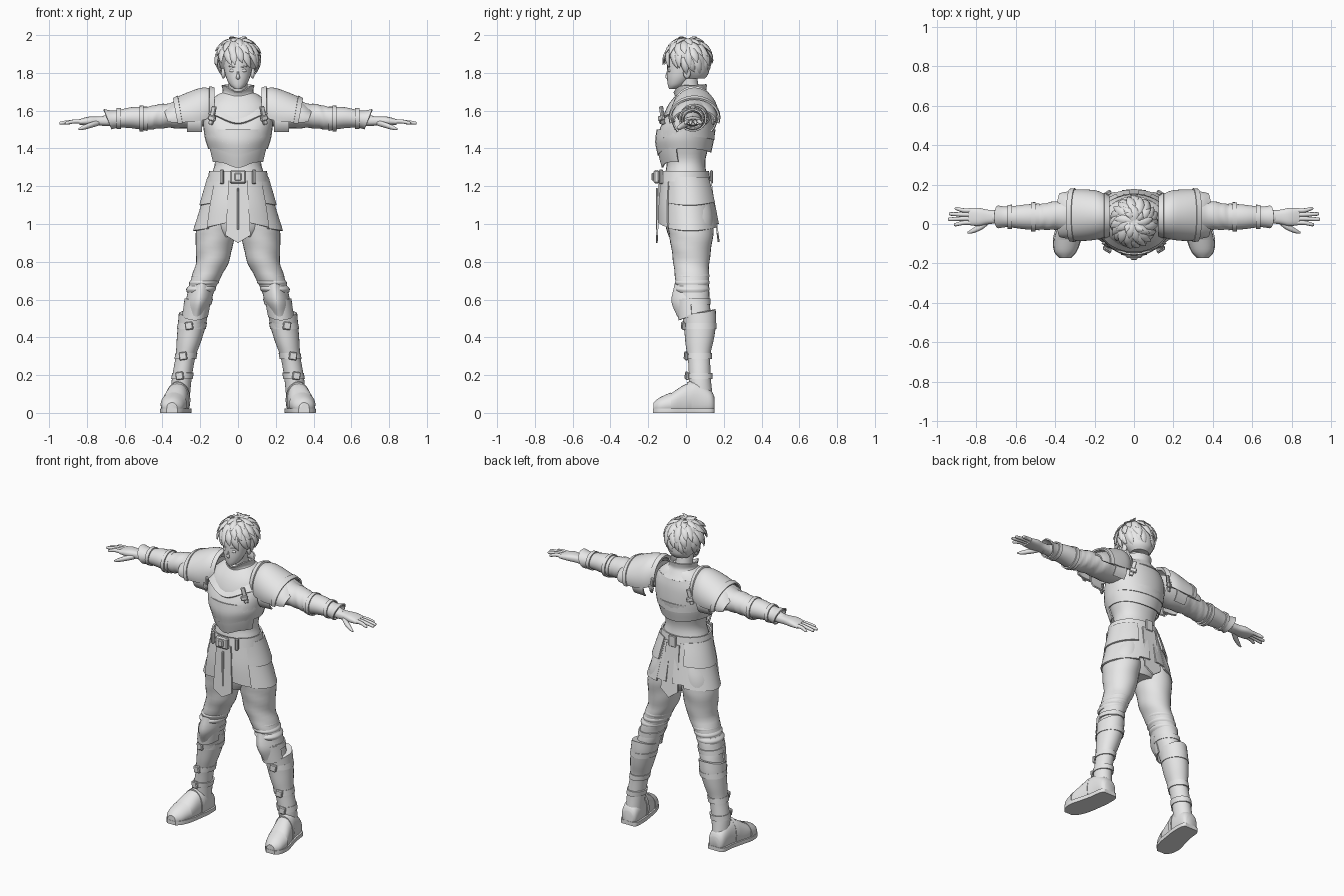
import bpy, bmesh, math, random
from mathutils import Vector, Matrix

random.seed(4)
old = bpy.data.objects.get("Cube")
if old:
    bpy.data.objects.remove(old, do_unlink=True)

grey = bpy.data.materials.new("plain grey")
grey.use_nodes = True
grey.diffuse_color = (0.8, 0.8, 0.8, 1)
for node in grey.node_tree.nodes:
    if node.type == 'BSDF_PRINCIPLED':
        node.inputs["Base Color"].default_value = (0.8, 0.8, 0.8, 1)


def finish(name, bm, mirror=False, thick=0, angle=42):
    """Turn a bmesh into a shaded object, optionally thickened and mirrored."""
    bmesh.ops.recalc_face_normals(bm, faces=bm.faces[:])
    if thick:
        bmesh.ops.solidify(bm, geom=bm.faces[:], thickness=thick)
        bmesh.ops.recalc_face_normals(bm, faces=bm.faces[:])
    mesh = bpy.data.meshes.new(name)
    bm.to_mesh(mesh)
    bm.free()
    mesh.materials.append(grey)
    mesh.shade_smooth()
    mesh.set_sharp_from_angle(angle=math.radians(angle))
    obj = bpy.data.objects.new(name, mesh)
    bpy.context.scene.collection.objects.link(obj)
    if mirror:
        mod = obj.modifiers.new("Mirror", 'MIRROR')
        mod.use_mirror_merge = False
    return obj


def spline(rings, steps):
    """Smooth interpolation through the given rings."""
    out, last = [], len(rings) - 1
    for i in range(last):
        quad = zip(rings[max(i - 1, 0)], rings[i], rings[i + 1], rings[min(i + 2, last)])
        quad = list(quad)
        for k in range(steps):
            t = k / steps
            out.append([(2*b + (c-a)*t + (2*a-5*b+4*c-d)*t*t + (3*b-a-3*c+d)*t**3) / 2
                        for a, b, c, d in quad])
    return out + [list(rings[-1])]


def loft(name, rings, axis='Z', span=None, n=28, steps=4, power=2.0, thick=0, mirror=False,
         hem=None, top=None, clamp=None, wrinkle=0):
    """Skin of oval rings (x, y, z, radius, radius) stacked along an axis."""
    bm = bmesh.new()
    rows, full = [], span is None
    lo, hi = (0, 360) if full else span
    path = spline(rings, steps)
    for j, (x, y, z, a, b) in enumerate(path):
        t = j / (len(path) - 1)
        row = []
        for i in range(n if full else n + 1):
            th = math.radians(lo + (hi - lo) * i / n)
            c, s = math.cos(th), math.sin(th)
            grow = 1 + wrinkle * math.sin(t * 40 + 3 * math.sin(th + t))
            u = max(a, .002) * grow * math.copysign(abs(c) ** (2 / power), c)
            v = max(b, .002) * grow * math.copysign(abs(s) ** (2 / power), s)
            off = (hem(th) * (1 - t) if hem else 0) + (top(th) * t if top else 0)
            p = {'Z': (x + u, y + v, z + off), 'X': (x + off, y + u, z + v),
                 'Y': (x + u, y + off, z + v)}[axis]
            if clamp:
                p = (p[0], p[1], min(max(p[2], clamp[0]), clamp[1]))
            row.append(bm.verts.new(p))
        rows.append(row)
    for r, q in zip(rows, rows[1:]):
        for i in range(n):
            k = (i + 1) % len(r)
            bm.faces.new((r[i], r[k], q[k], q[i]))
    if full and not thick:
        bm.faces.new(rows[0])
        bm.faces.new(rows[-1])
    return finish(name, bm, mirror, thick)


def box(name, loc, size, turn=0, lean=0, mirror=False):
    """Bevelled block, turned about z and leaned about y."""
    bm = bmesh.new()
    bmesh.ops.create_cube(bm, size=1, matrix=Matrix.Diagonal((*size, 1)))
    bmesh.ops.bevel(bm, geom=bm.edges[:], offset=min(size) * .25, segments=1, affect='EDGES')
    rot = Matrix.Rotation(math.radians(turn), 4, 'Z') @ Matrix.Rotation(math.radians(lean), 4, 'Y')
    bm.transform(Matrix.Translation(loc) @ rot)
    return finish(name, bm, mirror, angle=30)


def ball(name, loc, size, mirror=False):
    bm = bmesh.new()
    bmesh.ops.create_uvsphere(bm, u_segments=16, v_segments=10, radius=1,
                              matrix=Matrix.Translation(loc) @ Matrix.Diagonal((*size, 1)))
    return finish(name, bm, mirror)


def panel(name, half, y_top, y_low):
    """Hanging pointed cloth panel with a raised border."""
    z_top = half[0][1]
    z_low = half[-1][1]
    outline = half + [(-x, z) for x, z in reversed(half[:-1])]
    bm = bmesh.new()
    face = bm.faces.new([bm.verts.new((x, y_top + (y_low - y_top) * (z_top - z) / (z_top - z_low), z))
                         for x, z in outline])
    bmesh.ops.inset_individual(bm, faces=[face], thickness=.012, depth=-.004)
    return finish(name, bm, thick=.01, angle=20)


def front(th, sharp):
    return max(0, -math.sin(th)) ** sharp


def back(th, sharp):
    return max(0, math.sin(th)) ** sharp


# Head, neck and face
loft("head", [(0, -.068, 1.715, .018, .022), (0, -.052, 1.735, .042, .044), (0, -.034, 1.77, .061, .066),
              (0, -.018, 1.81, .072, .082), (0, 0, 1.86, .08, .098), (0, .005, 1.91, .075, .092),
              (0, .01, 1.96, .04, .05)])
loft("neck", [(0, .03, 1.62, .06, .06), (0, .02, 1.7, .05, .052), (0, .005, 1.77, .05, .055)])
loft("nose", [(0, -.094, 1.765, .009, .005), (0, -.099, 1.777, .01, .011), (0, -.096, 1.80, .006, .009),
              (0, -.09, 1.825, .005, .006)], n=10)
box("mouth", (0, -.092, 1.747), (.026, .006, .005))
ball("eyes", (.03, -.088, 1.812), (.015, .008, .009), True)
box("eyebrows", (.032, -.092, 1.833), (.034, .008, .006), 12, -8, True)
ball("ears", (.077, .005, 1.80), (.012, .02, .03), True)


# Hair: a cap covered with rows of tapered, flicked locks
def scalp(az, phi, k):
    a, p = math.radians(az), math.radians(phi)
    return Vector((.11 * k * math.cos(p) * math.cos(a), .01 + .118 * k * math.cos(p) * math.sin(a),
                   1.88 + .1 * k * math.sin(p)))


loft("hair_cap", [(0, .05, 1.77, .055, .05), (0, .045, 1.80, .08, .075), (0, .025, 1.85, .1, .098),
                  (0, .012, 1.90, .102, .11), (0, .01, 1.95, .08, .085), (0, .01, 1.975, .04, .045)])
hair = bmesh.new()
centre = Vector((0, .01, 1.87))


def lock(p0, p1, p2, width):
    rows = []
    for j in range(7):
        t = j / 6
        p = p0 * (1 - t) ** 2 + p1 * 2 * t * (1 - t) + p2 * t * t
        tangent = ((p1 - p0) * (1 - t) + (p2 - p1) * t).normalized()
        side = tangent.cross(p - centre).normalized()
        out = side.cross(tangent)
        w = width * max(.04, (1 - t ** 2.2) * (.6 + .6 * t))
        rows.append([hair.verts.new(p + side * w * math.cos(k * math.pi / 3) + out * w * .5 * math.sin(k * math.pi / 3))
                     for k in range(6)])
    for r, q in zip(rows, rows[1:]):
        for i in range(6):
            hair.faces.new((r[i], r[i - 1], q[i - 1], q[i]))
    hair.faces.new(rows[0])
    hair.faces.new(rows[-1])


for start, end, count, flick, width in ((85, 42, 9, 1.13, .03), (65, 8, 14, 1.14, .031),
                                        (35, -22, 17, 1.16, .03), (0, -50, 15, 1.18, .027)):
    for i in range(count):
        az = 360 * i / count + random.uniform(-7, 7) - 90
        facing = -math.sin(math.radians(az))
        if end < -40 and facing > .25:
            continue
        stop = end + random.uniform(-9, 9)
        if facing > .8:
            stop = max(stop, -28)
        swirl = random.uniform(8, 24)
        lock(scalp(az, start, .94), scalp(az + swirl / 3, (start + stop) / 2, 1.12),
             scalp(az + swirl, stop, flick + random.uniform(-.03, .04)), width)
for az in (-70, 20, 110, 200):
    lock(scalp(az, 70, .95), scalp(az, 75, 1.1), scalp(az + 30, 62, 1.24), .022)
finish("hair_locks", hair, angle=50)

# Torso with layered cuirass
loft("torso", [(0, .01, .93, .1, .1), (0, .015, 1.0, .175, .125), (0, .01, 1.12, .17, .125),
               (0, 0, 1.25, .143, .112), (0, 0, 1.33, .122, .102), (0, 0, 1.42, .145, .122),
               (0, .005, 1.53, .172, .135), (0, .02, 1.62, .17, .12), (0, .03, 1.68, .115, .085),
               (0, .03, 1.70, .07, .06)], power=2.2)
loft("waist_plate", [(0, -.01, 1.31, .13, .11), (0, -.015, 1.37, .142, .122), (0, -.01, 1.44, .16, .14)],
     span=(-165, -15), thick=.008, hem=lambda th: -.03 * front(th, 10) + .02)
loft("rib_plate", [(0, -.008, 1.40, .15, .134), (0, -.008, 1.45, .166, .147), (0, 0, 1.50, .174, .148)],
     thick=.008, hem=lambda th: -.035 * front(th, 8) - .02 * back(th, 3))
loft("breastplate", [(0, -.004, 1.465, .175, .155), (0, .002, 1.53, .185, .15), (0, .015, 1.60, .18, .132),
                     (0, .025, 1.65, .15, .11)], thick=.01, power=2.1, n=40,
     hem=lambda th: -.055 * front(th, 6) - .02 * back(th, 2), top=lambda th: -.045 * front(th, 4))
loft("neckline_trim", [(0, .004, 1.585, .183, .147), (0, .02, 1.625, .168, .127)], span=(-150, -30), thick=.01,
     hem=lambda th: -.05 * front(th, 6), top=lambda th: -.045 * front(th, 6))
loft("gorget", [(0, .03, 1.64, .135, .105), (0, .03, 1.67, .095, .085), (0, .025, 1.70, .073, .075),
                (0, .022, 1.735, .08, .082)], thick=.008, top=lambda th: -.035 * front(th, 5) + .005 * back(th, 1))
for sign, part in ((-1, "front"), (1, "back")):
    y = .012 + sign * .138
    box(part + "_shoulder_straps", (.135, y, 1.575), (.026, .014, .1), -sign * 32, -14, True)
    box(part + "_strap_buckles", (.137, y + sign * .006, 1.56), (.042, .018, .028), -sign * 32, -14, True)

# Sleeves, bracers and hands
loft("sleeves", [(.15, .035, 1.60, .09, .08), (.28, .045, 1.585, .088, .08), (.36, .045, 1.575, .076, .066),
                 (.43, .04, 1.568, .07, .064), (.48, .036, 1.56, .064, .06), (.56, .036, 1.56, .055, .05),
                 (.72, .036, 1.545, .03, .026)], 'X', mirror=True, wrinkle=.03)
loft("bracers", [(.48, .036, 1.557, .068, .064), (.56, .036, 1.562, .062, .056), (.64, .036, 1.555, .052, .045),
                 (.69, .036, 1.555, .058, .054)], 'X', thick=.008, mirror=True, top=lambda th: .02 * math.sin(th))
for x, r in ((.50, .068), (.62, .055)):
    loft("bracer_straps", [(x, .036, 1.558, r + .007, r + .001), (x + .022, .036, 1.558, r + .006, r)], 'X',
         thick=.008, mirror=True, steps=1)
loft("palms", [(.69, .036, 1.545, .034, .026), (.74, .036, 1.545, .036, .024), (.79, .036, 1.545, .046, .023),
               (.84, .038, 1.54, .043, .015)], 'X', power=2.5, mirror=True)
for i, reach in enumerate((.915, .945, .94, .91)):
    y = .006 + .021 * i
    tip = y + (i - 1.5) * .006
    loft("fingers", [(.81, y, 1.543, .011, .012), (.865, y, 1.543, .011, .011),
                     (reach - .01, tip, 1.535, .009, .009), (reach, tip, 1.533, .003, .003)], 'X', n=10, mirror=True)
loft("thumbs", [(.735, .015, 1.535, .014, .014), (.775, -.012, 1.525, .018, .016), (.82, -.035, 1.51, .012, .012),
                (.845, -.044, 1.502, .004, .004)], 'X', n=10, mirror=True)

# Pauldrons: a dome over two lames, each with a raised rim
loft("pauldrons", [(.13, .04, 1.60, .10, .115), (.18, .045, 1.585, .122, .137), (.24, .045, 1.572, .13, .13),
                   (.31, .045, 1.565, .13, .105)], 'X', (-14, 194), thick=.01, mirror=True,
     top=lambda th: .02 * math.sin(th))
loft("pauldron_rims", [(.30, .045, 1.565, .137, .115), (.325, .045, 1.562, .134, .105)], 'X', (-16, 196),
     thick=.01, mirror=True, hem=lambda th: .02 * math.sin(th), top=lambda th: .02 * math.sin(th))
loft("pauldron_lames", [(.28, .045, 1.56, .122, .11), (.34, .045, 1.555, .119, .085), (.375, .045, 1.552, .112, .055)],
     'X', (-12, 192), thick=.01, mirror=True, top=lambda th: .018 * math.sin(th))
loft("pauldron_inner_rims", [(.125, .04, 1.603, .104, .12), (.15, .042, 1.598, .116, .132)], 'X', (-5, 185),
     thick=.012, mirror=True)
loft("underarm_lames", [(.19, .045, 1.55, .12, .1), (.27, .045, 1.545, .115, .09)], 'X', (-40, 220),
     thick=.008, mirror=True)

# Belt, skirt plates and hanging panels
loft("belt", [(0, -.008, 1.225, .163, .138), (0, -.008, 1.28, .153, .13)], thick=.01, steps=1)
loft("belt_lower_edge", [(0, -.006, 1.2, .166, .135), (0, -.006, 1.23, .16, .132)], thick=.008, steps=1)
box("belt_buckle", (0, -.157, 1.25), (.085, .03, .07))
box("buckle_tongue", (0, -.172, 1.25), (.035, .02, .042))
box("belt_loops", (.085, -.132, 1.25), (.02, .02, .075), 28, 0, True)
box("back_belt_plate", (0, .135, 1.25), (.05, .014, .07))
loft("side_skirt_lower", [(0, .022, .985, .238, .155), (0, .015, 1.08, .205, .145), (0, .005, 1.24, .155, .125)],
     span=(-48, 66), thick=.01, mirror=True, hem=lambda th: -.02 * math.cos(th) ** 2)
loft("side_skirt_upper", [(0, .016, 1.12, .205, .152), (0, .01, 1.18, .185, .143), (0, 0, 1.25, .162, .132)],
     span=(-46, 64), thick=.01, mirror=True, hem=lambda th: -.02 * math.cos(th) ** 2)
loft("front_tassets", [(0, .005, 1.02, .222, .155), (0, 0, 1.12, .2, .15), (0, -.004, 1.24, .165, .133)],
     span=(-76, -42), n=12, thick=.01, mirror=True, hem=lambda th: -.05 * math.cos(th))
loft("rear_tassets", [(0, .025, 1.0, .215, .15), (0, .012, 1.12, .19, .14), (0, 0, 1.24, .16, .128)],
     span=(58, 84), n=10, thick=.01, mirror=True)
panel("front_tabard", [(.05, 1.23), (.066, .94), (0, .9)], -.146, -.16)
panel("back_tabard", [(.045, 1.23), (.06, .95), (0, .905)], .135, .178)
box("tabard_stripe", (0, -.154, 1.08), (.012, .012, .22))

# Trousers
loft("trousers", [(.245, .06, .44, .06, .07), (.218, .052, .55, .066, .076), (.197, .038, .64, .07, .084),
                  (.168, .032, .72, .078, .09), (.135, .028, .80, .087, .096), (.125, .028, .90, .1, .11),
                  (.112, .025, 1.0, .104, .122), (.09, .02, 1.12, .085, .11)], mirror=True, wrinkle=.015)
for z, x in ((.655, .195), (.69, .18), (.725, .166)):
    loft("trouser_folds", [(x + .006, .035, z - .018, .069, .082), (x, .033, z, .079, .092),
                           (x - .006, .035, z + .018, .071, .084)], mirror=True)

# Knee guards
loft("knee_guards", [(.22, .035, .56, .06, .082), (.205, .035, .60, .068, .112), (.192, .035, .655, .062, .095)],
     span=(-168, -12), power=1.7, thick=.01, mirror=True, hem=lambda th: -.05 * front(th, 2),
     top=lambda th: .03 * front(th, 2))
loft("knee_guard_skirts", [(.228, .045, .51, .07, .085), (.212, .04, .60, .071, .092)], span=(-170, -10),
     thick=.008, mirror=True, hem=lambda th: -.02 * front(th, 2))
loft("knee_straps", [(.214, .045, .575, .074, .085), (.207, .043, .605, .075, .087)], thick=.008, steps=1, mirror=True)

# Boots
loft("boot_shafts", [(.305, .08, .08, .05, .062), (.3, .075, .16, .052, .058), (.292, .072, .22, .052, .057),
                     (.277, .07, .3, .053, .06), (.26, .073, .38, .065, .075), (.245, .075, .46, .074, .084),
                     (.236, .07, .53, .077, .087)], mirror=True, top=lambda th: .02 * back(th, 2) - .03 * front(th, 2))
for z, x, y, r in ((.445, .247, .075, .077), (.285, .279, .07, .058), (.18, .297, .074, .057)):
    loft("boot_straps", [(x, y, z, r, r + .009), (x - .006, y, z + .032, r, r + .009)], thick=.009, steps=1, mirror=True)
    box("boot_buckles", (x + .012, y - r - .012, z + .016), (.042, .018, .042), 10, 8, True)
foot = [(.306, .15, .045, .035, .04), (.308, .13, .055, .052, .065), (.312, .06, .07, .058, .095),
        (.325, -.01, .06, .062, .088), (.34, -.08, .045, .065, .058), (.348, -.14, .034, .05, .042),
        (.35, -.172, .028, .022, .022)]
loft("shoes", foot, 'Y', power=2.3, clamp=(.004, 1), mirror=True)
loft("shoe_soles", [(x, y * 1.01, .01, a + .007, .04) for x, y, z, a, b in foot], 'Y', power=3, clamp=(0, .024), mirror=True)
loft("toe_caps", [(x, y, z, a + .005, b + .005) for x, y, z, a, b in foot[4:]], 'Y', clamp=(.004, 1), mirror=True)
loft("instep_straps", [(.316, .03, .068, .064, .1), (.321, .005, .065, .066, .098)], 'Y', clamp=(.004, 1), steps=1, mirror=True)
